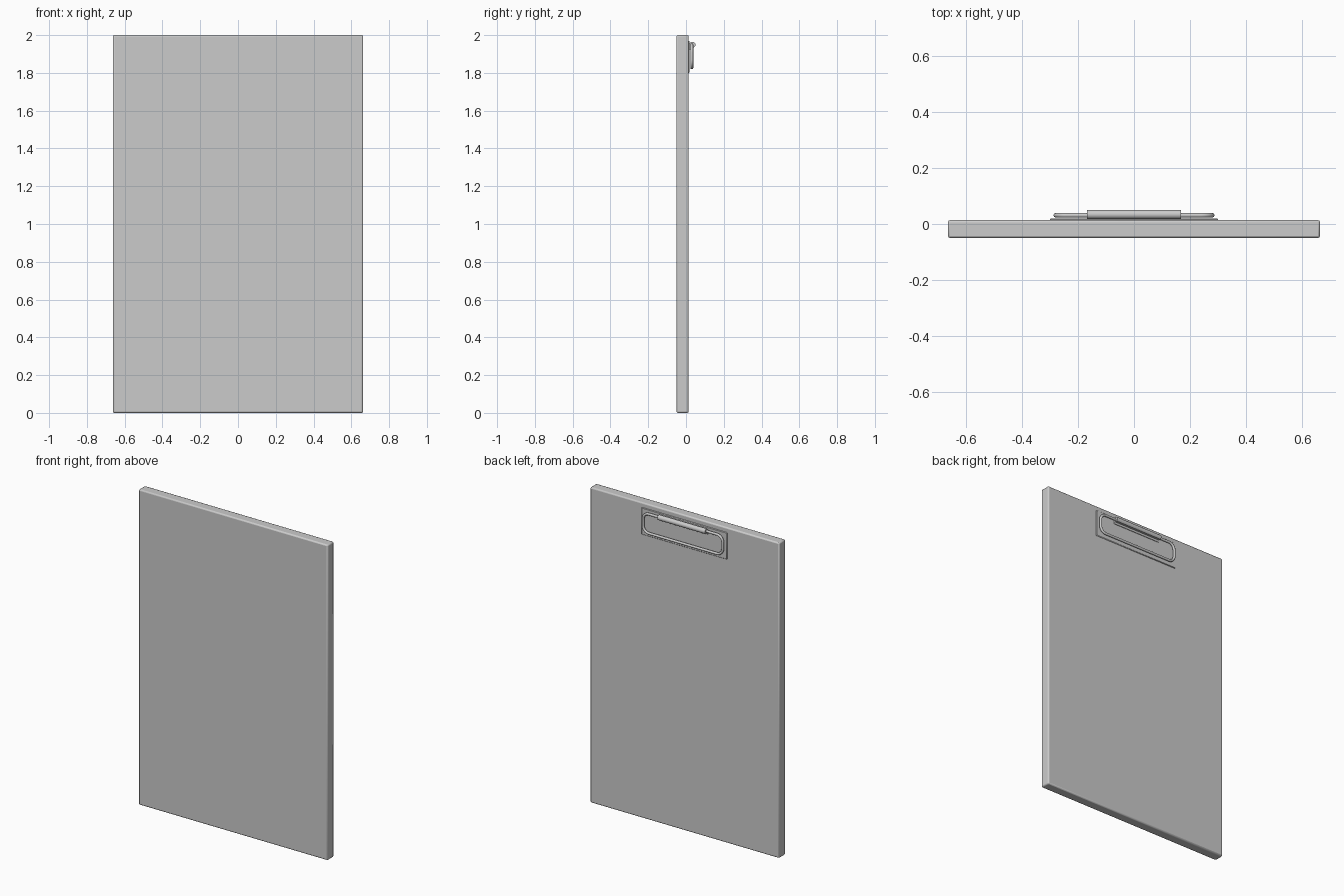
import bpy, bmesh, math

if "Cube" in bpy.data.objects:
    bpy.data.objects.remove(bpy.data.objects["Cube"])


def finish(obj, bevel=0.0, segments=2):
    if bevel:
        m = obj.modifiers.new("bevel", "BEVEL")
        m.width, m.segments = bevel, segments
    bpy.ops.object.select_all(action='DESELECT')
    obj.select_set(True)
    bpy.context.view_layer.objects.active = obj
    bpy.ops.object.shade_smooth_by_angle(angle=math.radians(35))


def box(name, x, y, z, bevel, segments=2):
    bpy.ops.mesh.primitive_cube_add(size=1, location=[sum(r) / 2 for r in (x, y, z)])
    obj = bpy.context.object
    obj.name = name
    obj.scale = [r[1] - r[0] for r in (x, y, z)]
    bpy.ops.object.transform_apply(location=False, rotation=False, scale=True)
    finish(obj, bevel, segments)
    return obj


# Flat panel with softened edges
box("panel", (-0.663, 0.663), (-0.05, 0.014), (0, 2), 0.008)

# Thin mounting plate on the back
box("hanger_plate", (-0.3, 0.3), (0.010, 0.019), (1.80, 1.97), 0.003, 1)

# Wire hanging ring: rounded rectangle swept with a round section
hw, z0, z1, r, wire, ring_y = 0.279, 1.827, 1.949, 0.04, 0.008, 0.031
path = []
for cx, cz, start in ((hw - r, z1 - r, 0), (-hw + r, z1 - r, 90),
                      (-hw + r, z0 + r, 180), (hw - r, z0 + r, 270)):
    for i in range(7):
        a = math.radians(start + 15 * i)
        path.append((cx + r * math.cos(a), ring_y, cz + r * math.sin(a)))
curve = bpy.data.curves.new("hanging_ring", "CURVE")
curve.dimensions = '3D'
curve.bevel_depth, curve.bevel_resolution = wire, 3
spline = curve.splines.new('POLY')
spline.points.add(len(path) - 1)
for p, co in zip(spline.points, path):
    p.co = (*co, 1)
spline.use_cyclic_u = True
ring = bpy.data.objects.new("hanging_ring", curve)
bpy.context.collection.objects.link(ring)

# Rolled hinge sleeve: knuckle around the wire with a leaf down to the plate
knuckle = [(0.034 + 0.016 * math.cos(math.radians(a)),
            1.949 + 0.016 * math.sin(math.radians(a))) for a in range(-60, 181, 20)]
profile = knuckle + [(0.018, 1.925), (0.023, 1.925), (0.025, 1.937)]
bm = bmesh.new()
face = bm.faces.new([bm.verts.new((-0.167, y, z)) for y, z in profile])
ext = bmesh.ops.extrude_face_region(bm, geom=[face])
bmesh.ops.translate(bm, vec=(0.334, 0, 0),
                    verts=[v for v in ext["geom"] if isinstance(v, bmesh.types.BMVert)])
bmesh.ops.recalc_face_normals(bm, faces=bm.faces)
mesh = bpy.data.meshes.new("hinge_sleeve")
bm.to_mesh(mesh)
bm.free()
sleeve = bpy.data.objects.new("hinge_sleeve", mesh)
bpy.context.collection.objects.link(sleeve)
finish(sleeve)
